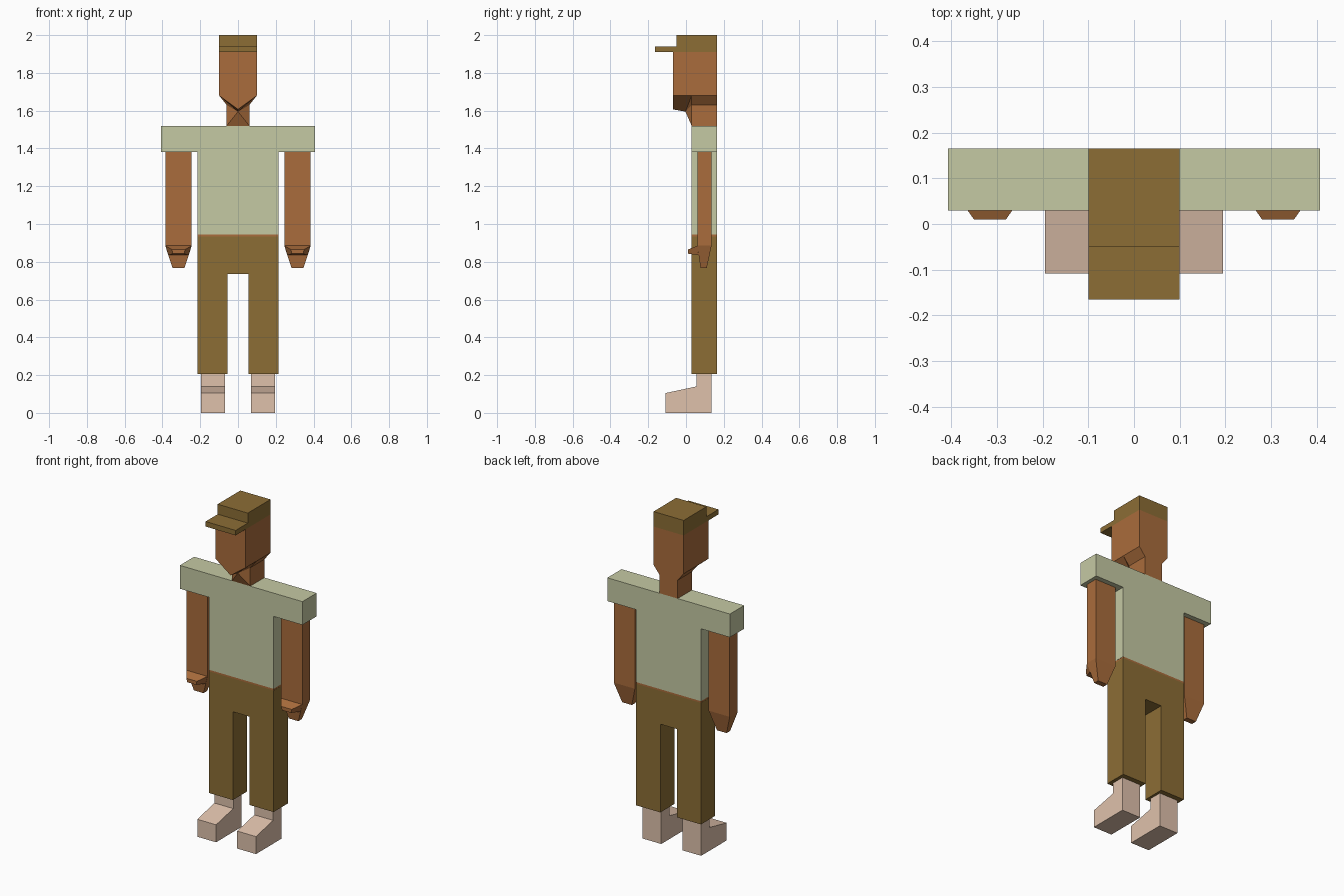
import bpy, bmesh

if "Cube" in bpy.data.objects:
    bpy.data.objects.remove(bpy.data.objects["Cube"])


def material(name, rgb):
    m = bpy.data.materials.new(name)
    m.diffuse_color = [(c / 255) ** 2.2 for c in rgb] + [1]
    m.use_nodes = True
    m.node_tree.nodes["Principled BSDF"].inputs["Base Color"].default_value = m.diffuse_color
    return m


SKIN = material("skin", (168, 108, 62))
KHAKI = material("khaki", (139, 109, 56))
GREEN = material("pale_green", (196, 200, 162))
SHOE = material("pale_pink", (222, 192, 170))


def make(name, verts, faces, mat):
    bm = bmesh.new()
    vs = [bm.verts.new(v) for v in verts]
    for f in faces:
        bm.faces.new([vs[i] for i in f])
    bmesh.ops.recalc_face_normals(bm, faces=bm.faces)
    mesh = bpy.data.meshes.new(name)
    bm.to_mesh(mesh)
    bm.free()
    mesh.materials.append(mat)
    ob = bpy.data.objects.new(name, mesh)
    bpy.context.collection.objects.link(ob)
    return ob


def loft(name, rings, mat):
    """Skin a stack of equal-length rings and cap both ends."""
    n = len(rings[0])
    last = (len(rings) - 1) * n
    faces = [range(n), range(last, last + n)]
    for r in range(len(rings) - 1):
        for i in range(n):
            j = (i + 1) % n
            faces.append((r * n + i, r * n + j, r * n + n + j, r * n + n + i))
    return make(name, [v for ring in rings for v in ring], faces, mat)


def prism_y(name, profile, y0, y1, mat):
    return loft(name, [[(x, y, z) for x, z in profile] for y in (y0, y1)], mat)


def prism_x(name, profile, x0, x1, mat):
    return loft(name, [[(x, y, z) for y, z in profile] for x in (x0, x1)], mat)


def symmetric(half):
    return half + [(-x, z) for x, z in reversed(half)]


def rect(x0, x1, y0, y1, z):
    return [(x0, y0, z), (x1, y0, z), (x1, y1, z), (x0, y1, z)]


FRONT, BACK = 0.03, 0.165

# shirt, waist and trousers
prism_y("shirt", symmetric([(0.215, 0.945), (0.215, 1.38), (0.407, 1.38), (0.407, 1.52)]),
        FRONT, BACK, GREEN)
prism_y("waist", symmetric([(0.214, 0.935), (0.214, 0.945)]), FRONT, BACK, SKIN)
prism_y("trousers", symmetric([(0.055, 0.735), (0.055, 0.205), (0.215, 0.205), (0.215, 0.935)]),
        FRONT, BACK, KHAKI)

# cap with brim
prism_x("cap", [(-0.165, 1.91), (BACK, 1.91), (BACK, 2.0), (-0.05, 2.0),
                (-0.05, 1.94), (-0.165, 1.94)], -0.1, 0.1, KHAKI)

# head and neck: lower case is the mirrored side, C and D are the chin line
side = {"A": (0.1, -0.07, 1.91), "B": (0.1, -0.07, 1.68), "E": (0.1, 0.03, 1.68),
        "F": (0.06, 0.03, 1.63), "G": (0.06, 0.03, 1.52), "H": (0.1, BACK, 1.91),
        "I": (0.1, BACK, 1.68), "J": (0.06, BACK, 1.63), "K": (0.06, BACK, 1.52)}
points = {"C": (0, -0.07, 1.607), "D": (0, -0.003, 1.595)}
for key, (x, y, z) in side.items():
    points[key] = (x, y, z)
    points[key.lower()] = (-x, y, z)
names = list(points)
faces = ["ABCba", "HIJKkjih", "AahH", "GgkK", "DGg"]
for f in ("ABEIH", "BCDE", "DEF", "DFG", "EIJF", "FJKG"):
    faces += [f, "".join(c if c in "CD" else c.lower() for c in f)]
make("head", list(points.values()), [[names.index(c) for c in f] for f in faces], SKIN)

# arms with tapered hands, thumbs and feet
for s, label in ((1, "left"), (-1, "right")):
    def mirrored(ring):
        return [(s * x, y, z) for x, y, z in ring]

    loft(label + "_arm", [mirrored(rect(0.245, 0.385, 0.06, 0.135, 1.38)),
                          mirrored(rect(0.245, 0.385, 0.06, 0.135, 0.885)),
                          mirrored(rect(0.283, 0.347, 0.077, 0.11, 0.768))], SKIN)
    loft(label + "_thumb", [
        mirrored([(0.245, 0.06, 0.885), (0.385, 0.06, 0.885),
                  (0.368, 0.067, 0.835), (0.262, 0.067, 0.835)]),
        mirrored([(0.28, 0.01, 0.865), (0.35, 0.01, 0.865),
                  (0.345, 0.01, 0.843), (0.285, 0.01, 0.843)])], SKIN)
    prism_x(label + "_foot", [(-0.108, 0), (0.135, 0), (0.135, 0.205), (0.055, 0.205),
                              (0.055, 0.14), (-0.108, 0.105)], s * 0.07, s * 0.195, SHOE)
